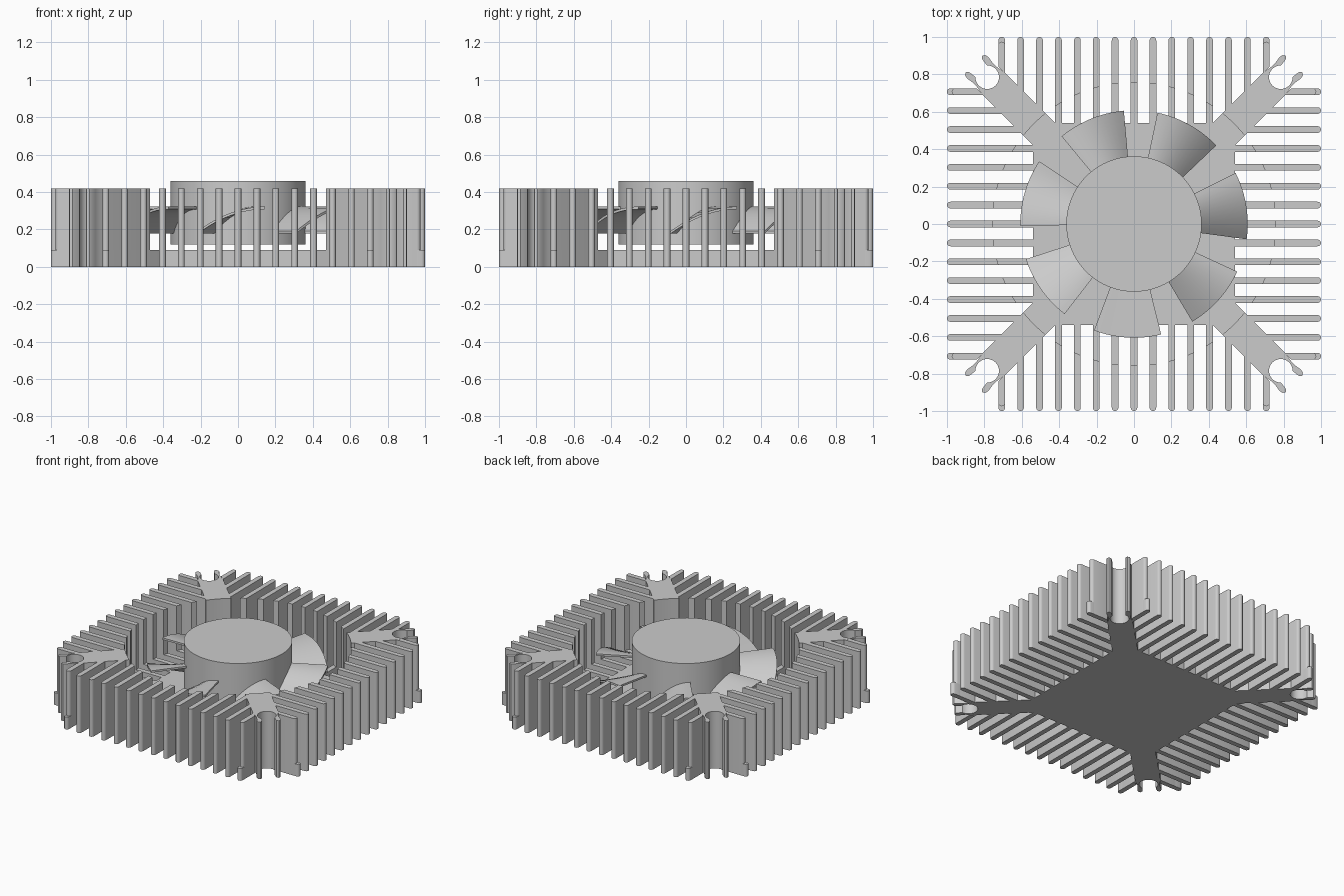
import bpy, bmesh
from math import sin, cos, pi, sqrt, radians

if "Cube" in bpy.data.objects:
    bpy.data.objects.remove(bpy.data.objects["Cube"])

grey = bpy.data.materials.new("aluminium_grey")
colour = (0.6, 0.6, 0.6, 1)
grey.use_nodes = True
grey.diffuse_color = colour
grey.node_tree.nodes["Principled BSDF"].inputs["Base Color"].default_value = colour

BASE_TOP, FIN_TOP = 0.09, 0.42
BASE, WELL, ARM = 0.54, 0.757, 0.085   # base half size, fan well radius, arm half width
HALF = 0.018                           # fin half thickness


def prism(bm, outline, z0, z1):
    """Extrude a flat outline from z0 to z1."""
    face = bm.faces.new([bm.verts.new((x, y, z0)) for x, y in outline])
    top = bmesh.ops.extrude_face_region(bm, geom=[face])["geom"]
    verts = [v for v in top if isinstance(v, bmesh.types.BMVert)]
    bmesh.ops.translate(bm, verts=verts, vec=(0, 0, z1 - z0))


def finish(bm, name):
    bmesh.ops.recalc_face_normals(bm, faces=bm.faces)
    mesh = bpy.data.meshes.new(name)
    bm.to_mesh(mesh)
    bm.free()
    mesh.materials.append(grey)
    obj = bpy.data.objects.new(name, mesh)
    bpy.context.collection.objects.link(obj)
    return obj


def repeat(obj, names, start, step):
    """Turn the object and linked copies of it about the centre."""
    for i, name in enumerate(names):
        part = obj if i == 0 else obj.copy()
        if i:
            bpy.context.collection.objects.link(part)
        part.name = name
        part.rotation_euler.z = start + i * step


def arc(cx, cy, r, a0, a1, n):
    angles = [radians(a0 + (a1 - a0) * i / n) for i in range(n + 1)]
    return [(cx + r * cos(a), cy + r * sin(a)) for a in angles]


# Base plate
bm = bmesh.new()
prism(bm, [(-BASE, -BASE), (BASE, -BASE), (BASE, BASE), (-BASE, BASE)], 0, BASE_TOP)
finish(bm, "base_plate")


# Fins: tall outside the round fan well, low inside it
def low_start(x):
    return max(BASE, abs(x) + ARM * sqrt(2) - 0.005)


def tall_start(x):
    return max(low_start(x), sqrt(max(0, WELL ** 2 - x * x)))


bm = bmesh.new()
for i in range(-7, 8):
    x = i * 0.101
    a, b = x - HALF, x + HALF
    outer = abs(i) == 7
    tip = 0.975 if outer else 1.0
    end = arc(x, tip - HALF, HALF, 0, 180, 6)
    prism(bm, [(a, tall_start(a)), (b, tall_start(b))] + end, 0, FIN_TOP)
    if tall_start(x) > low_start(x) + 0.01:
        prism(bm, [(a, low_start(a)), (b, low_start(b)),
                   (b, tall_start(b)), (a, tall_start(a))], 0, BASE_TOP)
    if outer:
        foot = arc(x, 1 - HALF, HALF, 0, 180, 6)
        prism(bm, [(a, 0.94), (b, 0.94)] + foot, 0, BASE_TOP)
repeat(finish(bm, "fins"), ["fins_back", "fins_right", "fins_front", "fins_left"], 0, pi / 2)

# Diagonal corner arms, each ending in an open screw clip with two prongs
prong = [(1.05, ARM), (1.085, 0.08), (1.12, 0.074), (1.155, 0.076), (1.18, 0.081),
         (1.2, 0.077), (1.21, 0.063), (1.2, 0.05), (1.18, 0.046)]
hole = arc(1.11, 0, 0.063, 45, 315, 24)
tip = prong + hole + [(u, -v) for u, v in reversed(prong)]
spread = 6.45
well_edge = arc(0, 0, WELL, -spread, spread, 4)
corner_edge = [(BASE * sqrt(2) - ARM, -ARM), (BASE * sqrt(2), 0), (BASE * sqrt(2) - ARM, ARM)]
bm = bmesh.new()
prism(bm, well_edge + tip, BASE_TOP, FIN_TOP)
prism(bm, corner_edge + tip, 0, BASE_TOP)
repeat(finish(bm, "corner_arm"),
       ["arm_back_left", "arm_back_right", "arm_front_right", "arm_front_left"],
       pi / 4, pi / 2)

# Fan hub
bm = bmesh.new()
prism(bm, arc(0, 0, 0.362, 0, 354.375, 63), 0.12, 0.46)
finish(bm, "fan_hub")

# Fan blades: curved sheets that rise steeply and level off
bm = bmesh.new()
STEPS, SWEEP = 12, 34.4
rows = []
for i in range(STEPS + 1):
    t = i / STEPS
    a = radians(SWEEP * t)
    z = 0.192 + 0.13 * (1 - (1 - t) ** 2)
    rows.append([bm.verts.new((r * cos(a), r * sin(a), z - drop))
                 for r, drop in ((0.355, 0), (0.608, 0), (0.608, 0.014), (0.355, 0.014))])
for p, q in zip(rows, rows[1:]):
    for k in range(4):
        n = (k + 1) % 4
        bm.faces.new((p[k], p[n], q[n], q[k]))
bm.faces.new(rows[0])
bm.faces.new(rows[-1])
repeat(finish(bm, "fan_blade"), [f"fan_blade_{i + 1}" for i in range(7)],
       radians(43.7), 2 * pi / 7)

# Smooth the curved walls, keep the edges crisp
bpy.context.view_layer.update()
for obj in bpy.context.collection.objects:
    if obj.type == "MESH" and obj.data.materials and obj.data.materials[0] == grey:
        obj.select_set(True)
        bpy.context.view_layer.objects.active = obj
bpy.ops.object.shade_smooth_by_angle(angle=radians(35))
